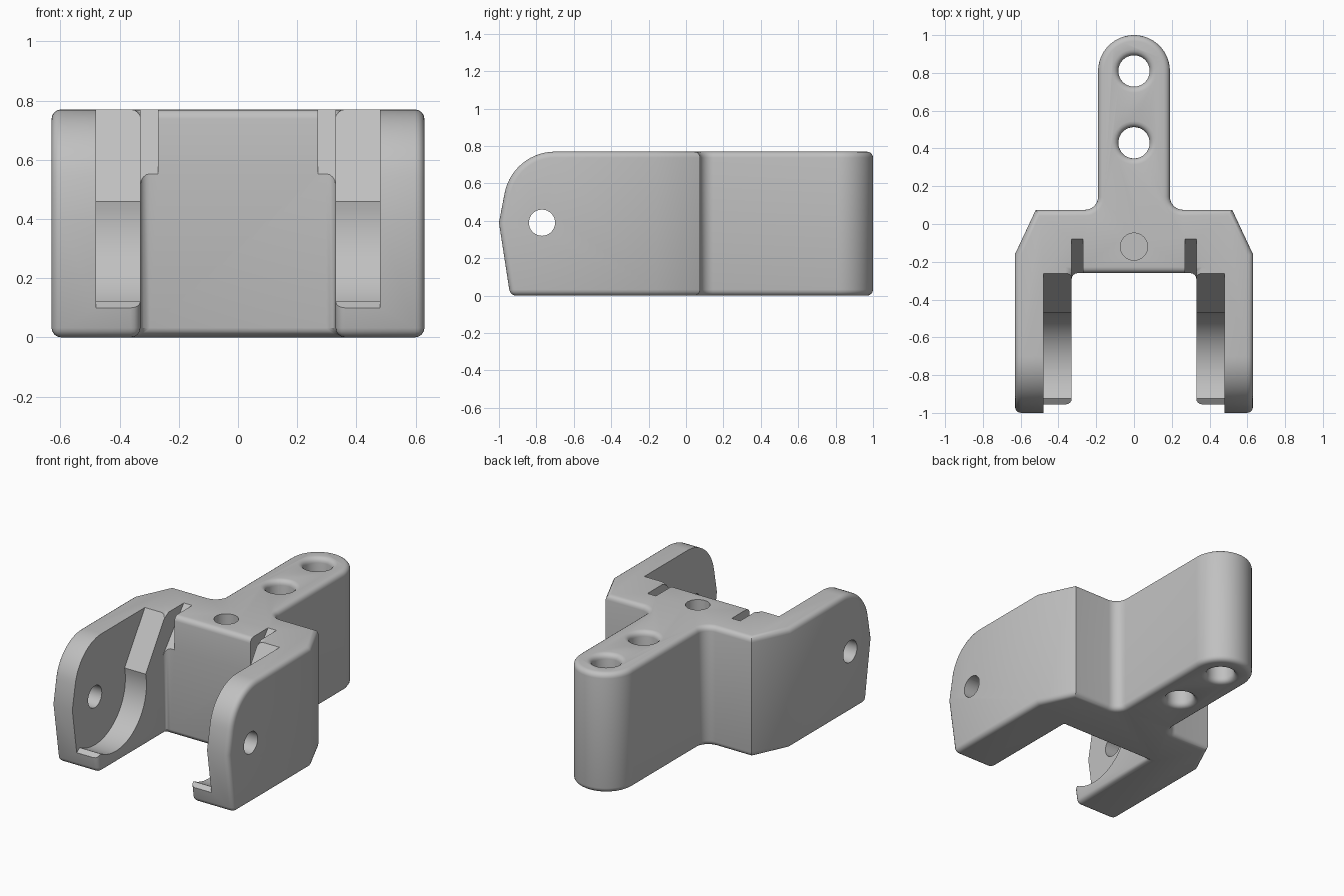
import bpy, bmesh, math
from mathutils import Vector

if "Cube" in bpy.data.objects:
    bpy.data.objects.remove(bpy.data.objects["Cube"])

grey = bpy.data.materials.new("light grey plastic")
grey.use_nodes = True
grey.diffuse_color = (0.53, 0.53, 0.53, 1)
grey.node_tree.nodes["Principled BSDF"].inputs["Base Color"].default_value = grey.diffuse_color

HEIGHT = 0.77


def arc(cx, cy, r, a0, a1, n):
    angles = [math.radians(a0 + (a1 - a0) * i / n) for i in range(n + 1)]
    return [(cx + r * math.cos(a), cy + r * math.sin(a)) for a in angles]


def prism(name, points, lo, hi, axis):
    """Extrude a 2D outline: (x, y) along z, or (y, z) along x."""
    place = (lambda p, t: (p[0], p[1], t)) if axis == "z" else (lambda p, t: (t, p[0], p[1]))
    bm = bmesh.new()
    face = bm.faces.new([bm.verts.new(place(p, lo)) for p in points])
    new = bmesh.ops.extrude_face_region(bm, geom=[face])["geom"]
    move = Vector((0, 0, hi - lo)) if axis == "z" else Vector((hi - lo, 0, 0))
    bmesh.ops.translate(bm, vec=move, verts=[v for v in new if isinstance(v, bmesh.types.BMVert)])
    bmesh.ops.recalc_face_normals(bm, faces=bm.faces)
    mesh = bpy.data.meshes.new(name)
    bm.to_mesh(mesh)
    bm.free()
    obj = bpy.data.objects.new(name, mesh)
    bpy.context.collection.objects.link(obj)
    mesh.materials.append(grey)
    return obj


def cut(target, cutter, operation="DIFFERENCE"):
    mod = target.modifiers.new("cut", "BOOLEAN")
    mod.operation, mod.object, mod.solver = operation, cutter, "EXACT"
    bpy.context.view_layer.objects.active = target
    bpy.ops.object.modifier_apply(modifier=mod.name)
    bpy.data.objects.remove(cutter)


# Plan outline: rounded handle, flared shoulders and two fork arms
half = arc(0, 0.81, 0.19, 90, 0, 14)
half += arc(0.26, 0.145, 0.07, 180, 270, 8)
half += [(0.52, 0.075), (0.63, -0.16), (0.63, -1.1), (0.33, -1.1), (0.33, -0.26)]
plan = half + [(-x, y) for x, y in reversed(half[1:])]
body = prism("fork_bracket", plan, -0.1, 0.9, "z")

# Side profile trims the arm tips
side = [(1.2, 0), (1.2, HEIGHT)] + arc(-0.70, 0.495, 0.275, 90, 170, 14)
side += [(-1.0, 0.39), (-0.94, 0)]
cut(body, prism("side_trim", side, -1, 1, "x"), "INTERSECT")

# Pin holes through the handle
for y in (0.81, 0.43):
    cut(body, prism("handle_hole", arc(0, y, 0.083, 0, 348.75, 31), -0.2, 1, "z"))

# Round the outer edges, leaving the shoulder corners crisp
bm = bmesh.new()
bm.from_mesh(body.data)
bmesh.ops.remove_doubles(bm, verts=bm.verts, dist=0.0001)
bmesh.ops.dissolve_limit(bm, angle_limit=0.01, verts=bm.verts, edges=bm.edges)


def is_shoulder(e):
    return all(abs(abs(v.co.x) - 0.52) < 0.01 and v.co.y > 0 for v in e.verts)


sharp = [e for e in bm.edges if len(e.link_faces) == 2
         and e.calc_face_angle(0) > math.radians(35) and not is_shoulder(e)]
bmesh.ops.bevel(bm, geom=sharp, offset=0.032, offset_type="OFFSET", segments=4,
                profile=0.5, affect="EDGES", clamp_overlap=False)
bmesh.ops.recalc_face_normals(bm, faces=bm.faces)
bm.to_mesh(body.data)
bm.free()

# Round seats with sloped lead-ins, and narrow wedge slots, on both sides
seat = [(-1.2, 0.10), (-0.955, 0.10)] + arc(-0.77, 0.39, 0.31, 240, 373, 28)
seat += [(-0.255, 0.78), (-0.255, 0.95), (-1.2, 0.95)]
slot = [(-0.32, 0.48), (-0.08, HEIGHT), (-0.08, 0.9), (-0.32, 0.9)]
for s in (-1, 1):
    cut(body, prism("seat_cut", seat, *sorted((s * 0.29, s * 0.48)), "x"))
    cut(body, prism("slot_cut", slot, *sorted((s * 0.27, s * 0.33)), "x"))
    pin = arc(-0.77, 0.39, 0.07, 0, 348.75, 31)
    cut(body, prism("arm_hole", pin, *sorted((s * 0.4, s * 0.8)), "x"))

# Shallow socket in the top of the bridge
cut(body, prism("socket_cut", arc(0, -0.12, 0.072, 0, 348.75, 31), HEIGHT - 0.12, 0.9, "z"))

bpy.ops.object.select_all(action="DESELECT")
body.select_set(True)
bpy.context.view_layer.objects.active = body
bpy.ops.object.shade_smooth_by_angle(angle=math.radians(30))
